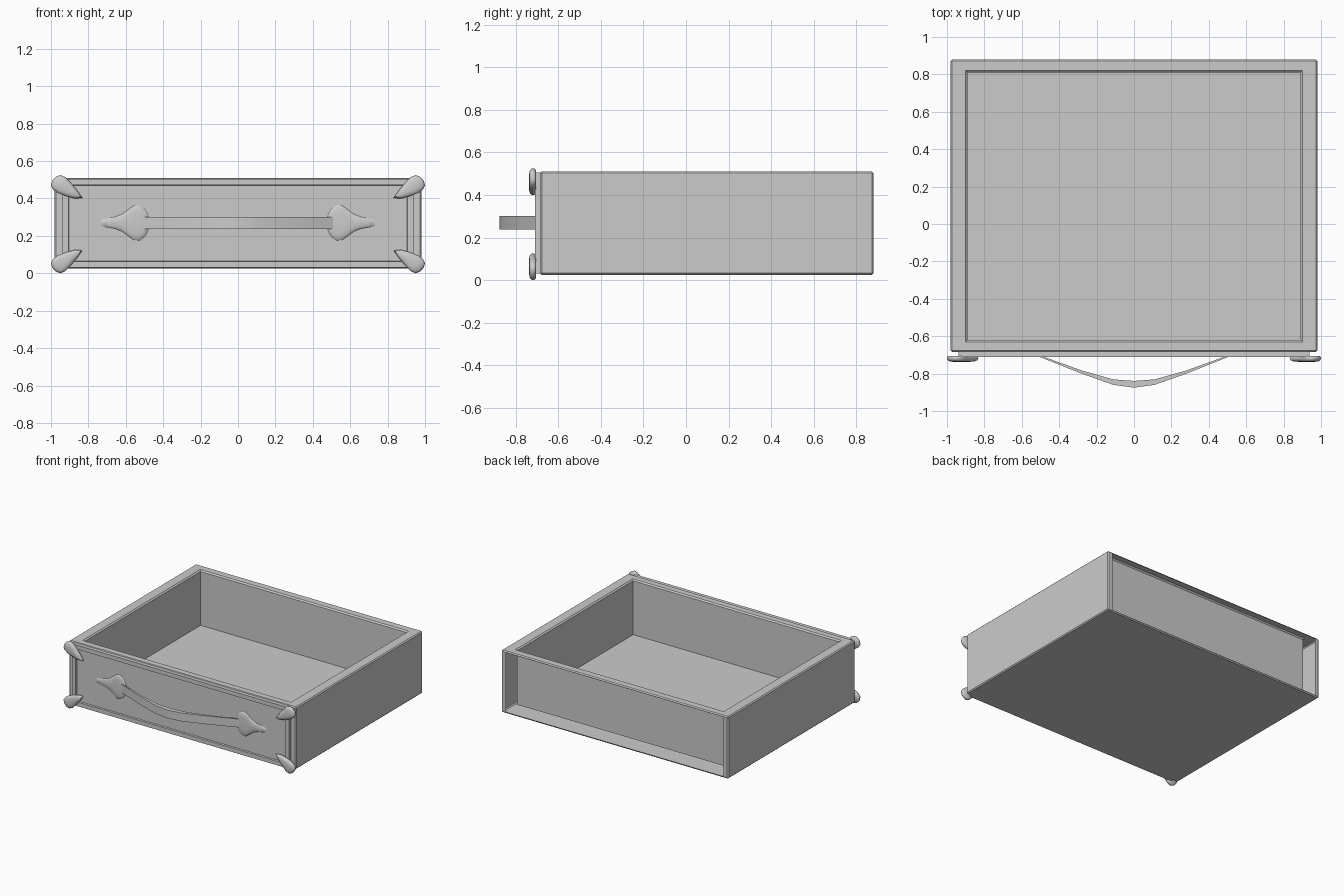
import bpy, bmesh, math

if "Cube" in bpy.data.objects:
    bpy.data.objects.remove(bpy.data.objects["Cube"])

MID = 0.2625  # height the front fittings mirror about


def add_object(name, bm, smooth=None, loc=(0, 0, 0), mirror=None):
    bmesh.ops.recalc_face_normals(bm, faces=bm.faces[:])
    mesh = bpy.data.meshes.new(name)
    bm.to_mesh(mesh)
    bm.free()
    ob = bpy.data.objects.new(name, mesh)
    ob.location = loc
    bpy.context.collection.objects.link(ob)
    if mirror:
        mod = ob.modifiers.new("mirror", 'MIRROR')
        mod.use_axis = mirror
        mod.use_mirror_merge = False
    if smooth:
        bpy.ops.object.select_all(action='DESELECT')
        ob.select_set(True)
        bpy.context.view_layer.objects.active = ob
        bpy.ops.object.shade_smooth_by_angle(angle=math.radians(smooth))
    return ob


def box(x, y0, y1, z0, z1):
    bm = bmesh.new()
    bmesh.ops.create_cube(bm, size=1)
    for v in bm.verts:
        v.co = (2 * x * v.co.x, y0 + (v.co.y + .5) * (y1 - y0), z0 + (v.co.z + .5) * (z1 - z0))
    return bm


def place(face, x, y0, y1, z):
    """Move the four corners of a horizontal face to a rectangle."""
    c = face.calc_center_median()
    for v in face.verts:
        v.co = (x if v.co.x > c.x else -x, y1 if v.co.y > c.y else y0, z)


def dome(outline, centre, y_base, layers, taper_base=None):
    """Rounded plate: outline in x,z shrunk towards centre over (scale, height) layers."""
    bm = bmesh.new()
    rings = []
    for s, h in layers:
        rings.append([bm.verts.new((centre[0] + (x - centre[0]) * s, y_base - h,
                                    centre[1] + (z - centre[1]) * s)) for x, z in outline])
    n = len(outline)
    for a, b in zip(rings, rings[1:]):
        for i in range(n):
            j = (i + 1) % n
            bm.faces.new((a[i], a[j], b[j], b[i]))
    bm.faces.new(rings[0])
    bm.faces.new(rings[-1])
    return bm


# Drawer body: hollow-walled tray, open at the back of the outer shell
bm = box(0.98, -0.685, 0.88, 0.025, 0.51)
bmesh.ops.bevel(bm, geom=bm.edges[:], offset=0.008, segments=1, affect='EDGES')
bm.faces.ensure_lookup_table()
top = max(bm.faces, key=lambda f: f.calc_center_median().z)
back = max(bm.faces, key=lambda f: f.calc_center_median().y)
bmesh.ops.inset_region(bm, faces=[top], thickness=0.06)
place(top, 0.90, -0.63, 0.82, 0.51)
for x, y0, y1, z in ((0.89, -0.62, 0.81, 0.50), (0.89, -0.62, 0.81, 0.08)):
    top = bmesh.ops.extrude_discrete_faces(bm, faces=[top])['faces'][0]
    place(top, x, y0, y1, z)
bmesh.ops.inset_region(bm, faces=[back], thickness=0.004)
for v in back.verts:
    v.co.x = math.copysign(0.94, v.co.x)
bmesh.ops.delete(bm, geom=[back], context='FACES_ONLY')
add_object("drawer_body", bm)

# Front panel with a sunken field
bm = box(0.937, -0.71, -0.68, 0.03, 0.505)
front = min(bm.faces, key=lambda f: f.calc_center_median().y)
bmesh.ops.inset_region(bm, faces=[front], thickness=0.045)
bmesh.ops.inset_region(bm, faces=[front], thickness=0.004, depth=-0.012)
add_object("front_panel", bm)

# Corner mounts: four rounded teardrops
tear = [(-1.0, .055), (-.993, .03), (-.975, .01), (-.95, 0), (-.925, .01), (-.895, .04),
        (-.86, .082), (-.832, .122), (-.87, .126), (-.92, .112), (-.965, .095), (-.99, .075)]
tear = [(x, z - MID) for x, z in tear]
add_object("corner_mounts",
           dome(tear, (-.93, .065 - MID), -0.705,
                [(.88, 0), (.97, .006), (1, .014), (.95, .023), (.8, .029), (.45, .033)]),
           smooth=60, loc=(0, 0, MID), mirror=(True, False, True))

# Handle end plates: a low round boss with a pointed tail
plate = [(-.735, .018), (-.66, .032), (-.62, .048)]
plate += [(-.54 + .068 * math.cos(a), .098 * math.sin(a))
          for a in (math.radians(d) for d in range(130, -1, -26))]
plate += [(x, -z) for x, z in reversed(plate[:-1])]
add_object("handle_plates",
           dome(plate, (-.56, 0), -0.696,
                [(1, 0), (.93, .006), (.75, .010), (.4, .012)]),
           smooth=60, loc=(0, 0, 0.27), mirror=(True, False, False))

# Bowed strap handle
half = [(.53, -.695, -.69), (.5, -.712, -.704), (.28, -.80, -.783),
        (.11, -.86, -.831), (0, -.875, -.839)]
path = [(-x, o, i) for x, o, i in half] + half[-2::-1]
bm = bmesh.new()
rings = [[bm.verts.new(p) for p in ((x, o, .237), (x, o, .302), (x, i, .302), (x, i, .237))]
         for x, o, i in path]
for a, b in zip(rings, rings[1:]):
    for k in range(4):
        m = (k + 1) % 4
        bm.faces.new((a[k], a[m], b[m], b[k]))
bm.faces.new(rings[0])
bm.faces.new(rings[-1])
add_object("strap_handle", bm, smooth=40)
